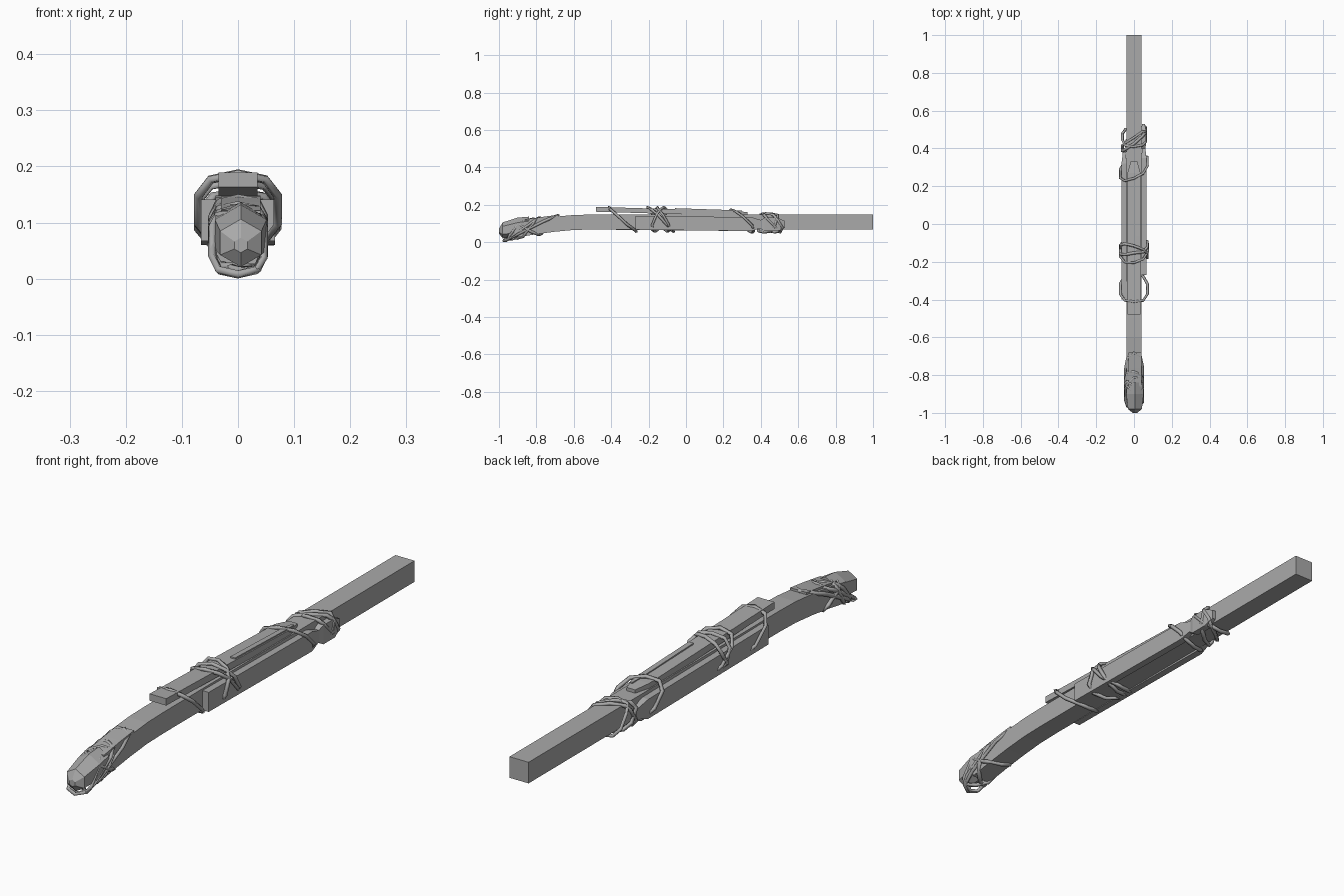
import bpy, bmesh, math, random

random.seed(4)
if "Cube" in bpy.data.objects:
    bpy.data.objects.remove(bpy.data.objects["Cube"], do_unlink=True)

material = bpy.data.materials.new("plain grey")
material.use_nodes = True
material.diffuse_color = (0.4, 0.4, 0.4, 1)
shader = material.node_tree.nodes["Principled BSDF"]
shader.inputs["Base Color"].default_value = material.diffuse_color


def shaft_height(y):
    """Height of the shaft's middle line, which droops toward the front."""
    return 0.108 - 0.2 * max(0, -y - 0.55) ** 1.5


def add_object(name, data):
    obj = bpy.data.objects.new(name, data)
    bpy.context.collection.objects.link(obj)
    data.materials.append(material)
    return obj


def loft(name, stations, sides=4):
    """Faceted bar along y; each station is y, x, z, half width, half height."""
    bm = bmesh.new()
    stretch = 1 / math.cos(math.pi / sides)
    rings = []
    for y, x, z, width, height in stations:
        ring = []
        for corner in range(sides):
            angle = math.tau * (corner + 0.5) / sides
            across = x + width * stretch * math.cos(angle)
            upward = z + height * stretch * math.sin(angle)
            ring.append(bm.verts.new((across, y, upward)))
        rings.append(ring)
    for near, far in zip(rings, rings[1:]):
        for corner in range(sides):
            following = (corner + 1) % sides
            bm.faces.new((near[corner], near[following], far[following], far[corner]))
    bm.faces.new(rings[0])
    bm.faces.new(rings[-1])
    bmesh.ops.recalc_face_normals(bm, faces=bm.faces)
    mesh = bpy.data.meshes.new(name)
    bm.to_mesh(mesh)
    bm.free()
    add_object(name, mesh)


def splint(name, front, back, x, heights, width, thickness, taper=0.06):
    """Straight slat from front to back, sloping between two heights, with a narrowed back end."""
    front_height, back_height = heights
    shoulder = back - taper
    loft(name, [(front, x, front_height, width, thickness),
                (shoulder, x, back_height, width, thickness),
                (back, x, back_height, width / 2, thickness / 2)])


def signed_power(value, power):
    return math.copysign(abs(value) ** power, value)


def cord(name, top, bottom, skew, half_width, half_height, lift=0, power=0.8, corners=10):
    """Closed angular cord around the shaft, tilted between its top and bottom positions."""
    curve = bpy.data.curves.new(name, "CURVE")
    curve.dimensions = "3D"
    curve.bevel_depth = 0.008
    curve.bevel_resolution = 0
    spline = curve.splines.new("POLY")
    spline.points.add(corners - 1)
    spline.use_cyclic_u = True
    for index, point in enumerate(spline.points):
        angle = math.tau * (index + 0.5) / corners
        across = signed_power(math.cos(angle), power)
        upward = signed_power(math.sin(angle), power)
        y = (top + bottom) / 2 + (top - bottom) / 2 * upward + skew * across
        z = shaft_height(y) + lift + half_height * upward
        wobble = random.uniform(-0.008, 0.008)
        point.co = (half_width * across, y + wobble, z, 1)
    obj = add_object(name, curve)
    bpy.ops.object.select_all(action="DESELECT")
    obj.select_set(True)
    bpy.context.view_layer.objects.active = obj
    bpy.ops.object.convert(target="MESH")


# Square shaft with a bent front
bend = [-step / 10 for step in range(9, 4, -1)]
loft("shaft", [(y, 0, shaft_height(y), 0.04, 0.04) for y in bend + [1]])

# Faceted front tip, narrowing to a blunt point
tip = [(-0.84, 0.9), (-0.9, 1), (-0.98, 0.8), (-1, 0.25)]
loft("front_tip", [(y, 0.005, shaft_height(y) + 0.012, 0.046 * size, 0.046 * size)
                   for y, size in tip], sides=6)

# Thin plate lying on the bent front
loft("front_plate", [(y, 0.005, shaft_height(y) + 0.042, 0.035, 0.006)
                     for y in (-0.86, -0.76, -0.68)])

# Splint and thin sliver on top of the shaft
splint("top_splint", -0.48, 0.33, 0, (0.176, 0.154), 0.035, 0.013)
splint("top_sliver", -0.06, 0.3, 0.02, (0.176, 0.166), 0.01, 0.006)

# Splints along both sides
for label, side, front, back in [("left", 1, -0.27, 0.41), ("right", -1, -0.4, 0.38)]:
    splint(label + "_splint", front, back, side * 0.052, (0.104, 0.097), 0.014, 0.037)

# Rounded block at the back end of the left splint
block = [(0.39, 0.5), (0.42, 1), (0.49, 1), (0.53, 0.5)]
loft("left_end_block", [(y, 0.05, 0.095, 0.014 * size, 0.036 * size) for y, size in block])

# Cords around the middle of the splints
for top, bottom, skew in [(-0.41, -0.27, 0), (-0.2, -0.07, 0.01),
                          (-0.12, -0.17, -0.02), (-0.16, -0.1, 0.02)]:
    cord("middle_cord", top, bottom, skew, 0.074, 0.065, lift=0.014)

# Cords around the back ends of the splints
cord("back_cord", 0.24, 0.36, 0.03, 0.074, 0.061, lift=0.005)
for top, bottom, skew in [(0.41, 0.51, 0), (0.46, 0.42, 0.04), (0.43, 0.47, 0.05)]:
    cord("end_cord", top, bottom, skew, 0.063, 0.05, lift=-0.005, power=0.65)

# Crossing cords around the bent front
for top, bottom, skew in [(-0.69, -0.97, 0.01), (-0.78, -0.97, 0), (-0.82, -0.9, 0.03),
                          (-0.89, -0.78, -0.02), (-0.85, -0.93, -0.03)]:
    cord("front_cord", top, bottom, skew, 0.047, 0.046, power=0.6)
